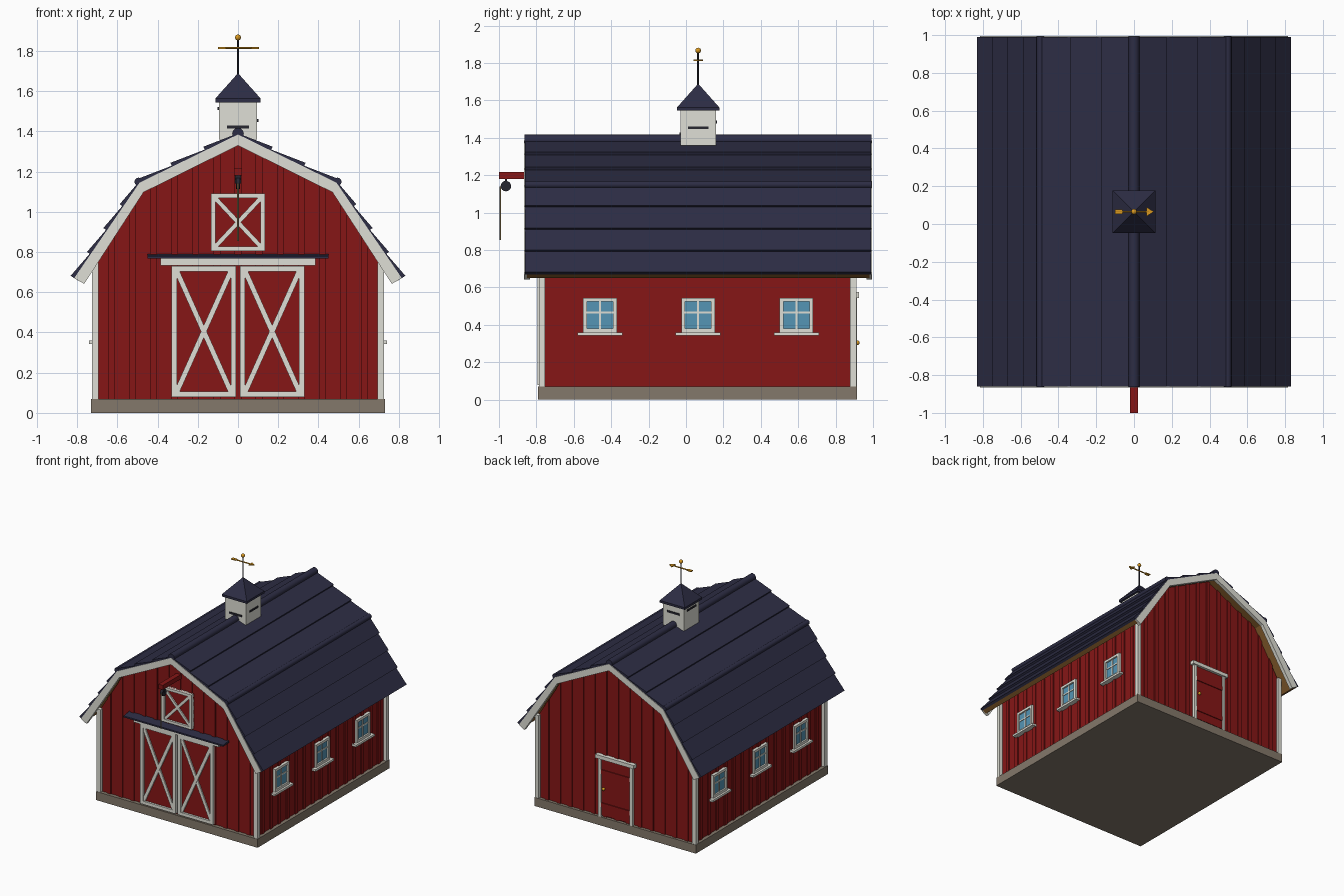
import bpy, bmesh, math
from mathutils import Matrix

if "Cube" in bpy.data.objects:
    bpy.data.objects.remove(bpy.data.objects["Cube"])


def material(name, rgb):
    m = bpy.data.materials.new(name)
    m.diffuse_color = (*rgb, 1)
    m.use_nodes = True
    m.node_tree.nodes["Principled BSDF"].inputs["Base Color"].default_value = m.diffuse_color
    return m


RED = material("barn red", (0.24, 0.008, 0.008))
WHITE = material("trim white", (0.74, 0.74, 0.67))
ROOF = material("slate blue", (0.026, 0.026, 0.058))
STONE = material("stone", (0.23, 0.19, 0.145))
GLASS = material("window glass", (0.09, 0.30, 0.46))
GOLD = material("brass", (0.70, 0.32, 0.015))
WOOD = material("soffit wood", (0.24, 0.11, 0.025))
ROPE = material("rope", (0.38, 0.27, 0.11))
IRON = material("dark iron", (0.02, 0.02, 0.03))

CY = 0.065                      # middle of the building along y
FRONT, BACK = -0.76, 0.89       # wall planes
SIDE = 0.70


def rect(a0, a1, z0, z1):
    return [(a0, z0), (a1, z0), (a1, z1), (a0, z1)]


def bar(p, q, w):
    """Flat bar outline of width w from p to q."""
    dx, dz = q[0] - p[0], q[1] - p[1]
    k = w / 2 / math.hypot(dx, dz)
    nx, nz = -dz * k, dx * k
    return [(p[0] + nx, p[1] + nz), (p[0] - nx, p[1] - nz),
            (q[0] - nx, q[1] - nz), (q[0] + nx, q[1] + nz)]


def finish(bm, name, mat, smooth=False):
    bmesh.ops.recalc_face_normals(bm, faces=bm.faces)
    me = bpy.data.meshes.new(name)
    bm.to_mesh(me)
    bm.free()
    me.materials.append(mat)
    ob = bpy.data.objects.new(name, me)
    bpy.context.collection.objects.link(ob)
    if smooth:
        bpy.context.view_layer.objects.active = ob
        ob.select_set(True)
        bpy.ops.object.shade_smooth_by_angle(angle=math.radians(40))
        ob.select_set(False)
    return ob


def prisms(name, mat, shapes, axis='y'):
    """Extrude outlines (points, start, end) along y or x into one object."""
    bm = bmesh.new()
    for pts, d0, d1 in shapes:
        ends = [[bm.verts.new((a, d, z) if axis == 'y' else (d, a, z)) for a, z in pts]
                for d in (d0, d1)]
        bm.faces.new(ends[0])
        bm.faces.new(ends[1][::-1])
        for i in range(len(pts)):
            j = (i + 1) % len(pts)
            bm.faces.new((ends[0][i], ends[1][i], ends[1][j], ends[0][j]))
    return finish(bm, name, mat)


def rod(name, mat, centre, r, length, axis, sides=12, r2=None):
    bm = bmesh.new()
    turn = {'x': Matrix.Rotation(math.pi / 2, 4, 'Y'),
            'y': Matrix.Rotation(math.pi / 2, 4, 'X'), 'z': Matrix()}[axis]
    bmesh.ops.create_cone(bm, cap_ends=True, segments=sides, radius1=r,
                          radius2=r if r2 is None else r2, depth=length,
                          matrix=Matrix.Translation(centre) @ turn)
    return finish(bm, name, mat, True)


def ball(name, mat, centre, r):
    bm = bmesh.new()
    bmesh.ops.create_uvsphere(bm, u_segments=12, v_segments=8, radius=r,
                              matrix=Matrix.Translation(centre))
    return finish(bm, name, mat, True)


def mirrored(half):
    """Right-hand outline, plus its reflection, from left to right."""
    return [(-x, z) for x, z in half[:0:-1]] + half


# Foundation and walls
prisms("foundation", STONE, [(rect(-0.73, 0.73, 0, 0.07), -0.79, 0.915)])
WALL = [(0, 1.355), (0.475, 1.115), (SIDE, 0.755)]
prisms("walls", RED, [(mirrored(WALL) + [(SIDE, 0.06), (-SIDE, 0.06)], FRONT, BACK)])


def wall_top(x):
    x = abs(x)
    (x0, z0), (x1, z1) = WALL[:2] if x < WALL[1][0] else WALL[1:]
    return z0 + (z1 - z0) * (x - x0) / (x1 - x0)


# Vertical battens on all four walls
shapes = []
for i in range(-6, 7):
    a, b = i * 0.105 - 0.017, i * 0.105 + 0.017
    pts = [(a, 0.07), (b, 0.07), (b, wall_top(b)), (a, wall_top(a))]
    shapes += [(pts, FRONT - 0.008, FRONT), (pts, BACK, BACK + 0.008)]
prisms("gable_battens", RED, shapes)
shapes = []
for i in range(-7, 8):
    y = CY + i * 0.107
    for s in (-1, 1):
        shapes.append((rect(y - 0.017, y + 0.017, 0.07, 0.75), s * SIDE, s * (SIDE + 0.008)))
prisms("side_battens", RED, shapes, 'x')

# Corner boards
prisms("corner_boards", WHITE,
       [(rect(min(s * 0.693, s * 0.727), max(s * 0.693, s * 0.727), 0.07, 0.745), y, y + 0.034)
        for s in (-1, 1) for y in (-0.787, 0.878)])

# Roof deck and white rake boards
LINE = [(0, 1.385), (0.49, 1.145), (0.815, 0.67)]
UNDER = [(0, 1.352), (0.478, 1.113), (0.785, 0.652)]
RAKE = [(0, 1.33), (0.47, 1.097), (0.765, 0.642)]
prisms("roof_deck", WOOD, [(mirrored(LINE) + mirrored(UNDER)[::-1], -0.85, 0.98)])
rake = mirrored(LINE) + mirrored(RAKE)[::-1]
prisms("rake_boards", WHITE, [(rake, -0.865, -0.835), (rake, 0.965, 0.995)])

# Overlapping roof courses, each lifted at its lower edge
shapes = []
for (x0, z0), (x1, z1), count in ((LINE[0], LINE[1], 3), (LINE[1], LINE[2], 4)):
    length = math.hypot(x1 - x0, z1 - z0)
    nx, nz = (z0 - z1) / length, (x1 - x0) / length
    for i in range(count):
        t, u = i / count, (i + 1) / count
        a = (x0 + (x1 - x0) * t, z0 + (z1 - z0) * t)
        b = (x0 + (x1 - x0) * u, z0 + (z1 - z0) * u)
        pts = [a, b, (b[0] + nx * 0.021, b[1] + nz * 0.021),
               (a[0] + nx * 0.005, a[1] + nz * 0.005)]
        shapes += [([(s * x, z) for x, z in pts], -0.86, 0.99) for s in (-1, 1)]
prisms("roof_courses", ROOF, shapes)
rod("ridge_cap", ROOF, (0, CY, 1.388), 0.029, 1.856, 'y')
for s in (-1, 1):
    rod("knee_flashing", ROOF, (s * 0.495, CY, 1.15), 0.02, 1.854, 'y')


def braced_panel(name, x0, x1, z0, z1, w):
    """Red panel with a white frame and crossed braces."""
    prisms(name + "_panel", RED, [(rect(x0, x1, z0, z1), -0.776, FRONT)])
    a, b, c, d = x0 + w, x1 - w, z0 + w, z1 - w
    prisms(name + "_frame", WHITE, [
        (rect(x0, a, z0, z1), -0.793, FRONT), (rect(b, x1, z0, z1), -0.793, FRONT),
        (rect(a, b, z0, c), -0.793, FRONT), (rect(a, b, d, z1), -0.793, FRONT),
        (bar((a, c), (b, d), w), -0.788, FRONT), (bar((a, d), (b, c), w), -0.786, FRONT)])


# Front sliding doors, header, canopy and loft door
braced_panel("left_door", -0.33, -0.01, 0.08, 0.73, 0.026)
braced_panel("right_door", 0.01, 0.33, 0.08, 0.73, 0.026)
braced_panel("loft_door", -0.135, 0.135, 0.805, 1.09, 0.022)
prisms("door_header", WHITE, [(rect(-0.385, 0.385, 0.733, 0.768), -0.80, FRONT)])
prisms("door_canopy", ROOF,
       [([(FRONT, 0.772), (-0.835, 0.768), (-0.835, 0.78), (FRONT, 0.79)], -0.45, 0.45)], 'x')

# Hoist beam, pulley and rope
prisms("hoist_beam", RED, [(rect(-0.02, 0.02, 1.18, 1.217), -1.0, FRONT)])
rod("pulley", IRON, (0, -0.963, 1.142), 0.028, 0.022, 'x', 16)
prisms("pulley_bracket", IRON, [(rect(-0.014, 0.014, 1.14, 1.183), -0.969, -0.957)])
rod("hoist_rope", ROPE, (0, -0.992, 0.998), 0.004, 0.286, 'z', 8)

# Side windows
frames, panes, sills = [], [], []
for s in (-1, 1):
    for y in (CY - 0.525, CY, CY + 0.525):
        a, b, c, d, w = y - 0.09, y + 0.09, 0.36, 0.545, 0.02
        for r in (rect(a, a + w, c, d), rect(b - w, b, c, d),
                  rect(a + w, b - w, c, c + w), rect(a + w, b - w, d - w, d)):
            frames.append((r, s * SIDE, s * 0.724))
        frames.append((rect(y - 0.005, y + 0.005, c + w, d - w), s * SIDE, s * 0.717))
        frames.append((rect(a + w, b - w, 0.462, 0.472), s * SIDE, s * 0.716))
        panes.append((rect(a + w, b - w, c + w, d - w), s * SIDE, s * 0.711))
        sills.append((rect(y - 0.12, y + 0.12, 0.343, 0.36), s * SIDE, s * 0.74))
prisms("window_frames", WHITE, frames, 'x')
prisms("window_panes", GLASS, panes, 'x')
prisms("window_sills", WHITE, sills, 'x')

# Back door
prisms("back_door", RED, [(rect(-0.13, 0.13, 0.08, 0.545), BACK, 0.904)])
prisms("back_door_rails", RED, [(rect(-0.13, 0.13, z, z + 0.035), BACK, 0.911)
                                for z in (0.15, 0.42)])
prisms("back_door_frame", WHITE,
       [(rect(-0.155, -0.13, 0.07, 0.545), BACK, 0.915),
        (rect(0.13, 0.155, 0.07, 0.545), BACK, 0.915),
        (rect(-0.175, 0.175, 0.545, 0.575), BACK, 0.925)])
ball("door_knob", GOLD, (0.105, 0.916, 0.305), 0.013)

# Cupola with louvre slits
prisms("cupola_base", WHITE, [(rect(-0.095, 0.095, 1.36, 1.55), CY - 0.095, CY + 0.095)])
prisms("cupola_gable_slits", IRON,
       [(rect(-0.055, 0.055, 1.415, 1.43), CY - 0.101, CY - 0.09),
        (rect(-0.055, 0.055, 1.477, 1.492), CY + 0.09, CY + 0.101)])
prisms("cupola_side_slits", IRON,
       [(rect(CY - 0.055, CY + 0.055, 1.447, 1.461), 0.09, 0.101),
        (rect(CY - 0.055, CY + 0.055, 1.507, 1.521), -0.101, -0.09)], 'x')
prisms("cupola_eave", ROOF, [(rect(-0.113, 0.113, 1.545, 1.563), CY - 0.113, CY + 0.113)])
bm = bmesh.new()
bmesh.ops.create_cone(bm, cap_ends=True, segments=4, radius1=0.113 * math.sqrt(2), radius2=0,
                      depth=0.127, matrix=Matrix.Translation((0, CY, 1.6265))
                      @ Matrix.Rotation(math.pi / 4, 4, 'Z'))
finish(bm, "cupola_roof", ROOF)

# Weathervane
rod("vane_pole", IRON, (0, CY, 1.77), 0.005, 0.2, 'z', 8)
rod("vane_arrow", GOLD, (-0.01, CY, 1.815), 0.005, 0.18, 'x', 8)
bm = bmesh.new()
head = [bm.verts.new((x, CY + y, z)) for z in (1.811, 1.819)
        for x, y in ((0.065, -0.025), (0.105, 0), (0.065, 0.025))]
bmesh.ops.convex_hull(bm, input=head)
finish(bm, "vane_arrow_head", GOLD)
prisms("vane_tail", GOLD, [(rect(-0.1, -0.06, 1.811, 1.819), CY - 0.012, CY + 0.012)])
ball("vane_finial", GOLD, (0, CY, 1.867), 0.015)
